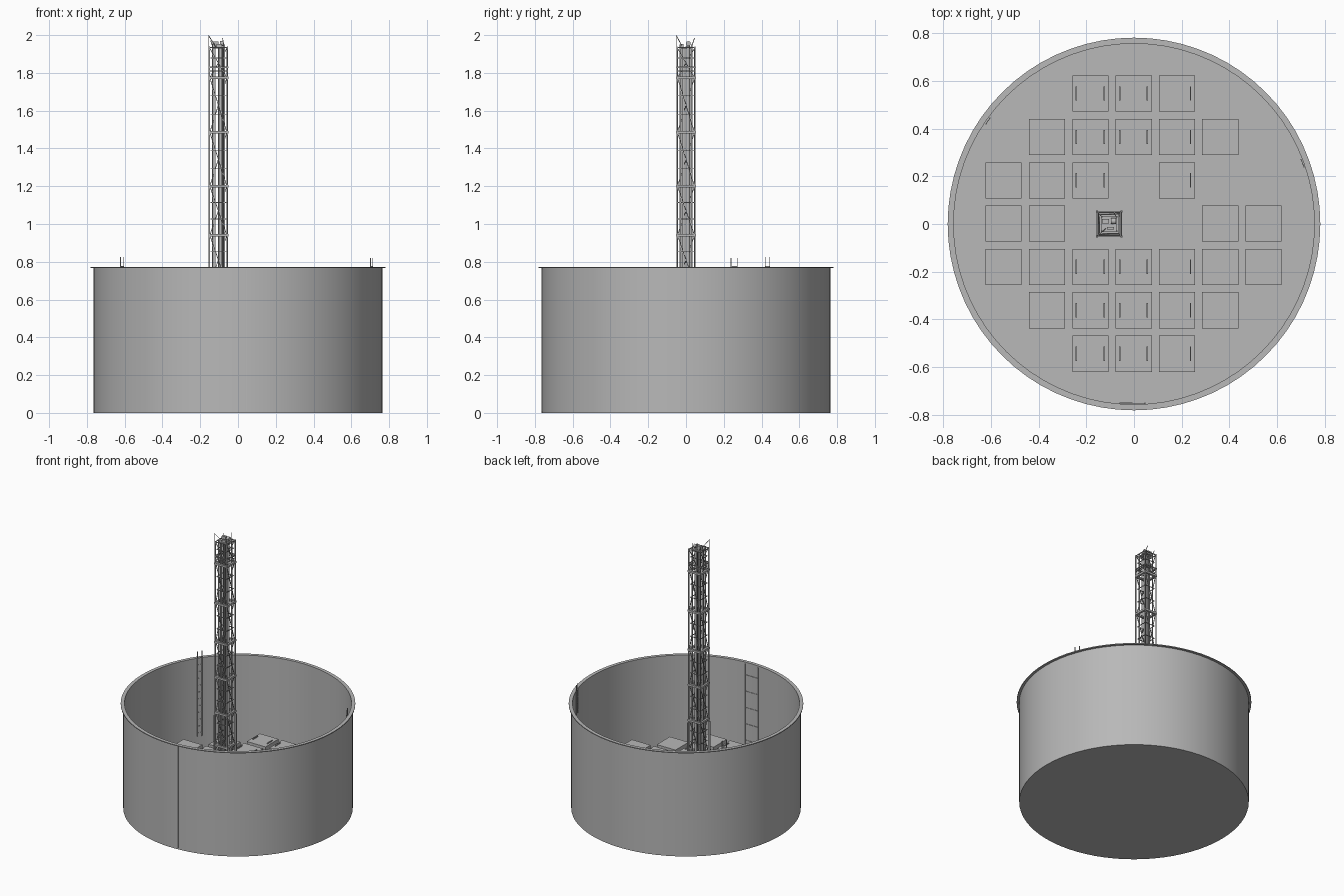
import bpy, bmesh, math
from mathutils import Vector, Matrix

if "Cube" in bpy.data.objects:
    bpy.data.objects.remove(bpy.data.objects["Cube"])


def material(name, c):
    m = bpy.data.materials.new(name)
    m.diffuse_color = (c, c, c, 1)
    m.use_nodes = True
    m.node_tree.nodes["Principled BSDF"].inputs["Base Color"].default_value = m.diffuse_color
    return m


GREY = material("concrete_grey", 0.48)


def finish(name, bm, smooth=False):
    bmesh.ops.recalc_face_normals(bm, faces=bm.faces)
    me = bpy.data.meshes.new(name)
    bm.to_mesh(me)
    bm.free()
    ob = bpy.data.objects.new(name, me)
    bpy.context.collection.objects.link(ob)
    me.materials.append(GREY)
    if smooth:
        bpy.ops.object.select_all(action='DESELECT')
        bpy.context.view_layer.objects.active = ob
        ob.select_set(True)
        bpy.ops.object.shade_smooth_by_angle(angle=math.radians(30))
    return ob


def box(bm, c, s, rot=0):
    m = Matrix.Translation(c) @ Matrix.Rotation(rot, 4, 'Z') @ Matrix.Diagonal((*s, 1))
    bmesh.ops.create_cube(bm, size=1, matrix=m)


def bar(bm, a, b, w):
    """Square bar between two points."""
    a, b = Vector(a), Vector(b)
    d = b - a
    rot = Matrix() if d.xy.length < 1e-6 else d.to_track_quat('Z', 'Y').to_matrix().to_4x4()
    m = Matrix.Translation((a + b) / 2) @ rot @ Matrix.Diagonal((w, w, d.length, 1))
    bmesh.ops.create_cube(bm, size=1, matrix=m)


# Open tank: floor, wall and outward lip, turned from one profile
profile = [(0, 0), (.765, 0), (.765, .766), (.782, .766), (.782, .772),
           (.757, .772), (.757, .012), (0, .012)]
bm = bmesh.new()
vs = [bm.verts.new((r, 0, z)) for r, z in profile]
es = [bm.edges.new(p) for p in zip(vs, vs[1:])]
bmesh.ops.spin(bm, geom=vs + es, cent=(0, 0, 0), axis=(0, 0, 1),
               angle=math.tau, steps=72, use_duplicate=False)
bmesh.ops.remove_doubles(bm, verts=bm.verts, dist=1e-5)
finish("tank", bm, True)

# Storage blocks on the floor, with slim lifting bars on the middle columns
cols = [-.548, -.365, -.183, -.001, .18, .362, .543]
rows = {.548: (2, 3, 4), .365: (1, 2, 3, 4, 5), .183: (0, 1, 2, 4),
        .002: (0, 1, 5, 6), -.18: (0, 1, 2, 3, 4, 5, 6),
        -.362: (1, 2, 3, 4, 5), -.545: (2, 3, 4)}
bars = {2: (-.243, -.125), 3: (-.06, .055), 4: (.237,)}
TOP = .24
blocks, handles = bmesh.new(), bmesh.new()
for y, ids in rows.items():
    for i in ids:
        box(blocks, (cols[i], y, TOP / 2 + .003), (.152, .152, TOP - .006))
        for x in bars.get(i, ()):
            box(handles, (x, y, TOP + .003), (.006, .06, .008))
finish("storage_blocks", blocks)
finish("block_lifting_bars", handles)


# Wall ladders
def ladder(name, angle, r, width, z0, z1, step, w):
    bm = bmesh.new()
    c = Vector((r * math.cos(angle), r * math.sin(angle), 0))
    t = Vector((-math.sin(angle), math.cos(angle), 0)) * width / 2
    up = Vector((0, 0, 1))
    for s in (-1, 1):
        bar(bm, c + s * t + up * z0, c + s * t + up * z1, w)
    z = z0 + step / 2
    while z < z1:
        bar(bm, c - t + up * z, c + t + up * z, w * .7)
        z += step
    return finish(name, bm)


ladder("right_ladder", math.atan2(.26, .722), .752, .034, .6, .82, .05, .004)
ladder("left_ladder", math.atan2(.44, -.625), .75, .03, .2, .825, .05, .004)
ladder("front_ladder", math.radians(-90.5), .752, .105, .02, .76, .12, .005)

# Vertical seam strip on the outside of the wall
bm = bmesh.new()
box(bm, (.046, -.764, .385), (.005, .004, .75))
finish("wall_seam", bm)

# Lattice tower
CX, CY = -.104, 0
signs = [(-1, -1), (1, -1), (1, 1), (-1, 1)]


def corner(k, h, z):
    sx, sy = signs[k % 4]
    return (CX + sx * h, CY + sy * h, z)


def square_frame(bm, h, z, w):
    for k in range(4):
        bar(bm, corner(k, h, z), corner(k + 1, h, z), w)


bm = bmesh.new()
for k in range(4):
    bar(bm, corner(k, .048, .012), corner(k, .048, 1.94), .006)
    bar(bm, corner(k, .031, .012), corner(k, .031, 1.95), .007)
    bar(bm, corner(k, .052, .012), corner(k, .052, .66), .009)
finish("tower_posts", bm)

# Wide collars around the tower
collars = [.2, .44, .68, .94, 1.20, 1.485, 1.775]
bm = bmesh.new()
for z in collars:
    for k in range(4):
        ang = k * math.pi / 2
        box(bm, (CX + .046 * math.cos(ang), CY + .046 * math.sin(ang), z),
            (.014, .106, .014), ang)
square_frame(bm, .05, 1.83, .006)
square_frame(bm, .05, 1.81, .003)
finish("tower_collars", bm)

# Horizontal rungs and diagonal braces
bm = bmesh.new()
levels = collars + [1.93]
for a, b in zip(levels, levels[1:]):
    for k in range(4):
        bar(bm, corner(k, .045, b), corner(k + 1, .045, a), .004)
    for f in (1 / 3, 2 / 3):
        square_frame(bm, .04, a + (b - a) * f, .004)
square_frame(bm, .048, 1.935, .005)
finish("tower_braces", bm)

# Inner lift shaft: guide rods, cable duct and pipe
bm = bmesh.new()
for dx, dy in ((-.018, -.015), (-.018, .012), (.0, .02), (.018, -.02)):
    bar(bm, (CX + dx, CY + dy, .012), (CX + dx, CY + dy, 1.94), .006)
box(bm, (CX - .022, CY - .016, .97), (.01, .016, 1.92))
finish("guide_rods", bm)
bm = bmesh.new()
bmesh.ops.create_cone(bm, cap_ends=True, segments=16, radius1=.012, radius2=.012, depth=1.92,
                      matrix=Matrix.Translation((CX + .014, CY + .01, .98)))
finish("central_pipe", bm, True)

# Hoist on the tower top
bm = bmesh.new()
box(bm, (CX, CY, 1.932), (.066, .066, .006))
box(bm, (CX - .015, CY + .012, 1.95), (.03, .02, .03))
box(bm, (CX + .005, CY - .018, 1.944), (.03, .012, .018))
bmesh.ops.create_cone(bm, cap_ends=True, segments=16, radius1=.013, radius2=.013, depth=.02,
                      matrix=Matrix.Translation((CX + .018, CY + .012, 1.955))
                      @ Matrix.Rotation(math.pi / 2, 4, 'Y'))
finish("hoist", bm, True)

# Slim whip rods at the top
bm = bmesh.new()
box(bm, (CX - .05, CY - .05, 1.91), (.003, .003, .18))
bar(bm, (CX - .05, CY - .05, 1.995), (CX - .015, CY - .02, 1.94), .003)
bar(bm, (CX + .03, CY + .03, 1.94), (CX + .022, CY + .045, 1.985), .003)
bar(bm, (CX - .03, CY + .03, 1.94), (CX - .04, CY + .04, 1.97), .003)
finish("top_rods", bm)
